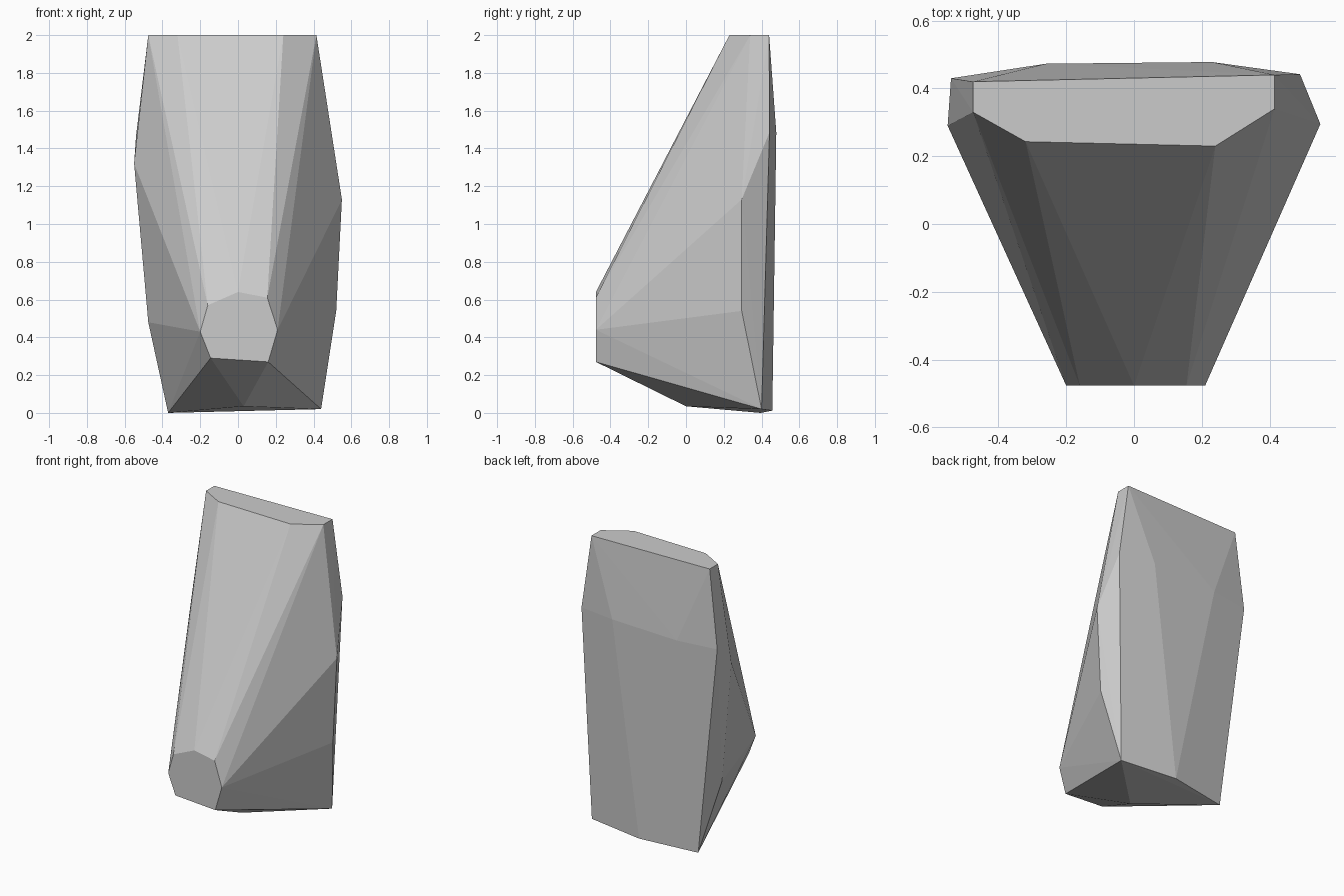
import bpy, bmesh, math

if "Cube" in bpy.data.objects:
    bpy.data.objects.remove(bpy.data.objects["Cube"])

# Faceted boulder: convex hull stretched over a few ring profiles
# Front cap, flat at y = -0.475 (x, z)
front_cap = [(x, -0.477, z) for x, z in [
    (-0.2, 0.43), (-0.16, 0.57), (0, 0.64), (0.155, 0.61),
    (0.21, 0.44), (0.16, 0.27), (-0.145, 0.29)]]

# Flat top at z = 2 (x, y)
top_face = [(x, y, 2.0) for x, y in [
    (-0.475, 0.42), (0.415, 0.44), (0.415, 0.34),
    (0.24, 0.23), (-0.32, 0.243), (-0.475, 0.33)]]

# Bend across the back, side corners and base
back_ridge = [(-0.54, 0.43, 1.465), (-0.26, 0.473, 1.468),
              (0.23, 0.478, 1.485), (0.49, 0.442, 1.485)]
sides = [(-0.55, 0.29, 1.32), (-0.475, 0.285, 0.48),
         (0.55, 0.295, 1.13), (0.52, 0.295, 0.54)]
base = [(-0.37, 0.395, 0.0), (0.44, 0.4, 0.02),
        (0.04, 0.457, 0.012), (0.03, 0.0, 0.035)]

bm = bmesh.new()
for p in front_cap + top_face + back_ridge + sides + base:
    bm.verts.new(p)
bmesh.ops.convex_hull(bm, input=bm.verts)
bmesh.ops.delete(bm, geom=[v for v in bm.verts if not v.link_faces], context='VERTS')
bmesh.ops.dissolve_limit(bm, angle_limit=math.radians(0.5),
                         verts=bm.verts, edges=bm.edges)
bmesh.ops.recalc_face_normals(bm, faces=bm.faces)

mesh = bpy.data.meshes.new("boulder")
bm.to_mesh(mesh)
bm.free()
bpy.context.collection.objects.link(bpy.data.objects.new("boulder", mesh))
